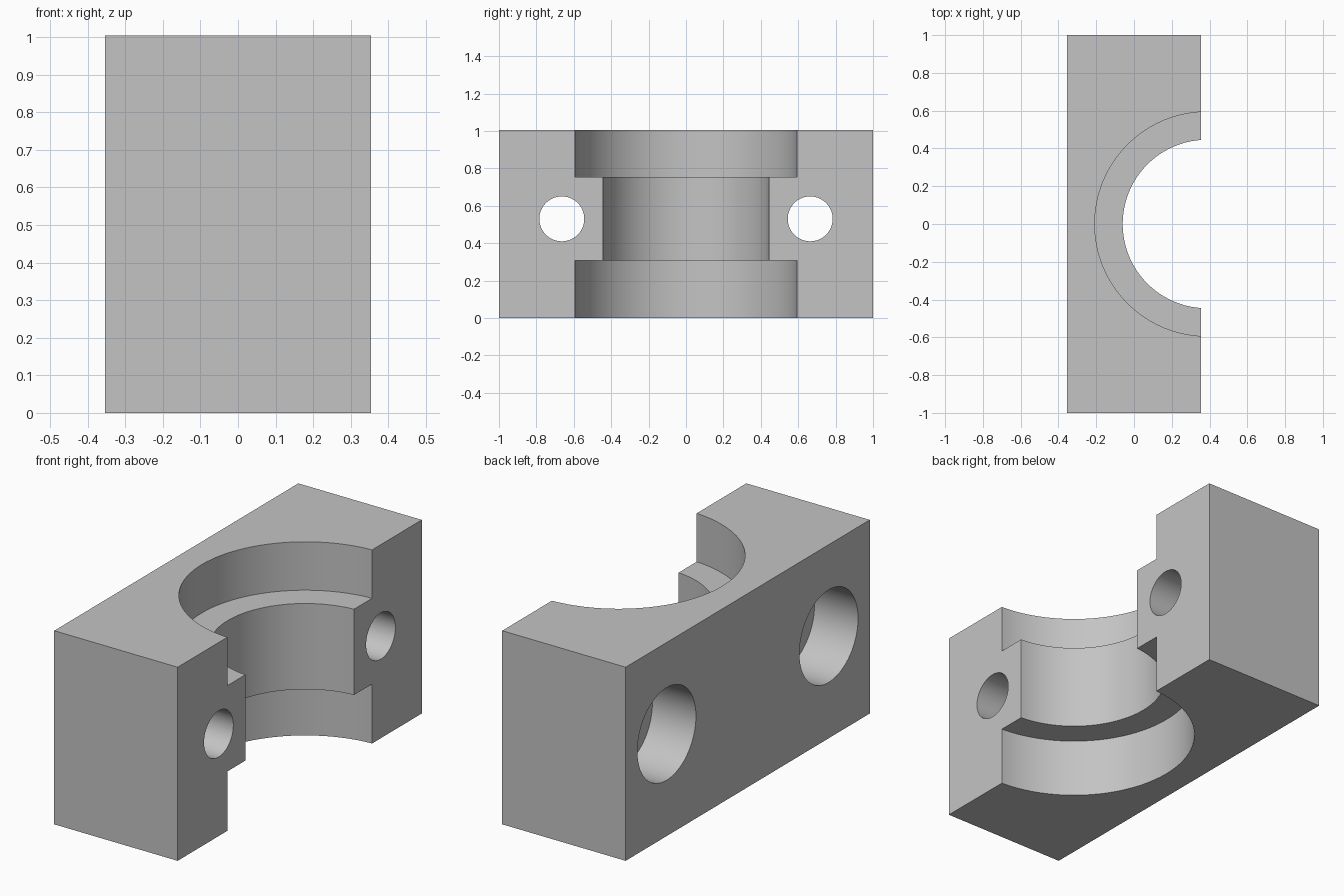
import bpy
import math
from mathutils import Matrix

cube = bpy.data.objects.get("Cube")
if cube:
    bpy.data.objects.remove(cube, do_unlink=True)

HALF_X, HALF_Y, HEIGHT = 0.354, 1.0, 1.004
BORE_X = 0.386                      # bore axis sits just outside the open face
BOLT_Y, BOLT_Z = 0.664, 0.53

grey = bpy.data.materials.new("plain grey")
grey.use_nodes = True
colour = (0.55, 0.55, 0.55, 1)
grey.diffuse_color = colour
grey.node_tree.nodes["Principled BSDF"].inputs["Base Color"].default_value = colour

# Rectangular block
bpy.ops.mesh.primitive_cube_add(size=1, location=(0, 0, HEIGHT / 2))
block = bpy.context.object
block.name = "half_clamp_block"
block.data.transform(Matrix.Diagonal((2 * HALF_X, 2 * HALF_Y, HEIGHT, 1)))
block.data.materials.append(grey)


def cut(name, radius, start, end, axis, offset):
    """Subtract a cylinder running from start to end along z or x."""
    mid = (start + end) / 2
    along_x = axis == "x"
    bpy.ops.mesh.primitive_cylinder_add(
        vertices=96, radius=radius, depth=end - start,
        location=(mid, *offset) if along_x else (*offset, mid),
        rotation=(0, math.pi / 2 if along_x else 0, 0))
    cutter = bpy.context.object
    cutter.name = name
    cutter.data.materials.append(grey)
    cutter.hide_render = True
    mod = block.modifiers.new(name, "BOOLEAN")
    mod.operation = "DIFFERENCE"
    mod.solver = "EXACT"
    mod.object = cutter
    bpy.context.view_layer.objects.active = block
    bpy.ops.object.modifier_apply(modifier=mod.name)
    bpy.data.objects.remove(cutter, do_unlink=True)


# Vertical bore with a wider seat at each end
cut("bore_cutter", 0.446, -0.1, HEIGHT + 0.1, "z", (BORE_X, 0))
cut("lower_seat_cutter", 0.594, -0.1, 0.308, "z", (BORE_X, 0))
cut("upper_seat_cutter", 0.594, 0.753, HEIGHT + 0.1, "z", (BORE_X, 0))

# Counterbored bolt holes on both sides
for side in (-1, 1):
    centre = (side * BOLT_Y, BOLT_Z)
    cut("bolt_hole_cutter", 0.12, -HALF_X - 0.1, HALF_X + 0.1, "x", centre)
    cut("counterbore_cutter", 0.24, -HALF_X - 0.1, -HALF_X + 0.25, "x", centre)

# Smooth the round walls, keep the machined edges sharp
bpy.ops.object.select_all(action="DESELECT")
block.select_set(True)
bpy.context.view_layer.objects.active = block
bpy.ops.object.shade_smooth_by_angle(angle=math.radians(30))
